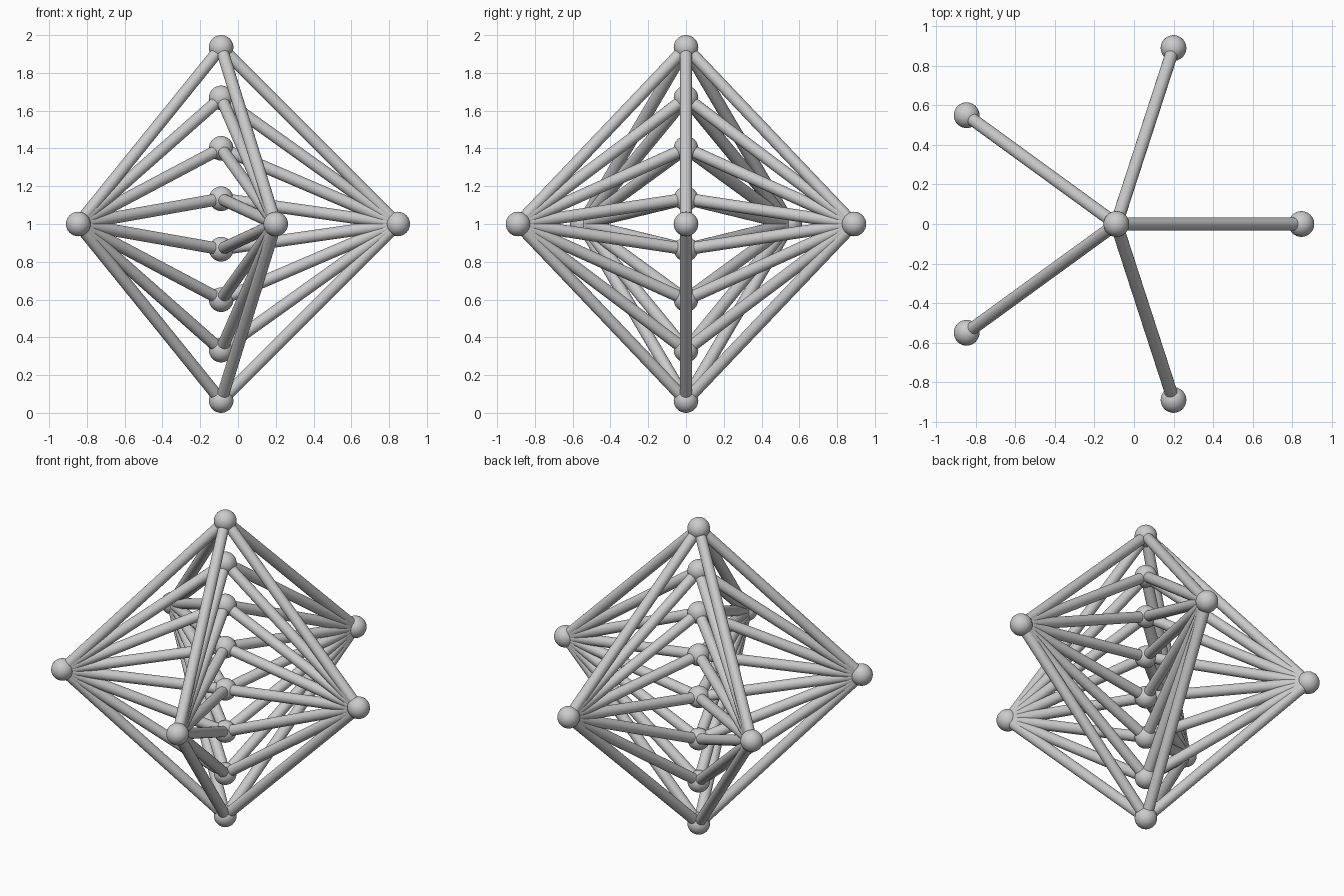
import bpy
from math import cos, sin, tau
from mathutils import Vector

if "Cube" in bpy.data.objects:
    bpy.data.objects.remove(bpy.data.objects["Cube"])

BALL_R, ROD_R, RING_R = 0.065, 0.032, 0.935
AXIS_X = -RING_R * (1 - cos(tau / 10)) / 2   # centres the model on x


def ball(name, p):
    bpy.ops.mesh.primitive_uv_sphere_add(segments=32, ring_count=16, radius=BALL_R, location=p)
    bpy.context.object.name = name
    bpy.ops.object.shade_smooth()


def rod(name, a, b):
    d = b - a
    bpy.ops.mesh.primitive_cylinder_add(vertices=32, radius=ROD_R, depth=d.length, location=(a + b) / 2)
    o = bpy.context.object
    o.name = name
    o.rotation_euler = d.to_track_quat('Z', 'Y').to_euler()
    bpy.ops.object.shade_smooth_by_angle()


# Eight nodes stacked on the vertical axis, five nodes in a ring at mid height
axis = [Vector((AXIS_X, 0, BALL_R + i * (2 - 2 * BALL_R) / 7)) for i in range(8)]
ring = [Vector((AXIS_X + RING_R * cos(tau * k / 5), RING_R * sin(tau * k / 5), 1)) for k in range(5)]

for i, p in enumerate(axis):
    ball(f"axis_ball_{i + 1}", p)
for k, p in enumerate(ring):
    ball(f"ring_ball_{k + 1}", p)

# Every ring node joins every axis node
for k, r in enumerate(ring):
    for i, a in enumerate(axis):
        rod(f"rod_{k + 1}_{i + 1}", r, a)
